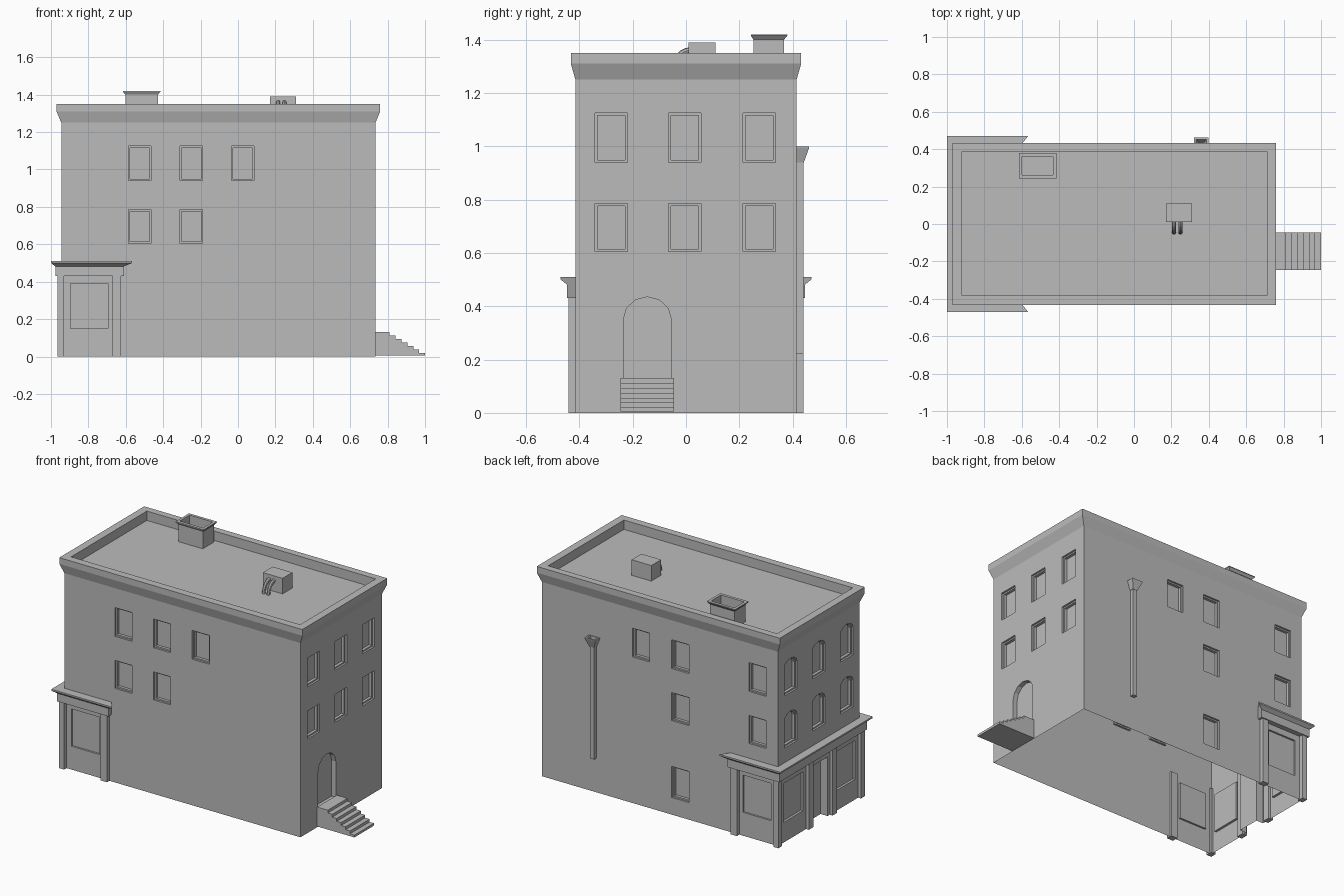
import bpy, bmesh, math

cube = bpy.data.objects.get("Cube")
if cube:
    bpy.data.objects.remove(cube, do_unlink=True)

stone = bpy.data.materials.new("grey_stone")
stone.use_nodes = True
GREY = (0.5, 0.5, 0.5, 1)
stone.diffuse_color = GREY
stone.node_tree.nodes["Principled BSDF"].inputs["Base Color"].default_value = GREY

# Outer wall planes
X0, X1, Y = -0.945, 0.735, 0.415


def loft(bm, loops):
    """Closed solid through a list of equal-length point loops."""
    rings = [[bm.verts.new(p) for p in loop] for loop in loops]
    n = len(rings[0])
    for a, b in zip(rings, rings[1:]):
        for i in range(n):
            j = (i + 1) % n
            bm.faces.new((a[i], a[j], b[j], b[i]))
    bm.faces.new(rings[0][::-1])
    bm.faces.new(rings[-1])


def finish(name, bm):
    bmesh.ops.recalc_face_normals(bm, faces=bm.faces)
    mesh = bpy.data.meshes.new(name)
    bm.to_mesh(mesh)
    bm.free()
    mesh.materials.append(stone)
    obj = bpy.data.objects.new(name, mesh)
    bpy.context.collection.objects.link(obj)
    return obj


def solid(name, loops):
    bm = bmesh.new()
    loft(bm, loops)
    return finish(name, bm)


def rect(x0, x1, y0, y1, z):
    return [(x0, y0, z), (x1, y0, z), (x1, y1, z), (x0, y1, z)]


def box(name, x0, x1, y0, y1, z0, z1):
    return solid(name, [rect(x0, x1, y0, y1, z0), rect(x0, x1, y0, y1, z1)])


def on_wall(wall, u, v, depth):
    return {"front": (u, -Y + depth, v), "back": (u, Y - depth, v),
            "right": (X1 - depth, u, v), "left": (X0 + depth, u, v)}[wall]


def opening(u, w, z0, z1, rise=0.0):
    """Outline of an opening, with an arched head when rise is set."""
    h = w / 2
    pts = [(u - h, z0), (u + h, z0)]
    if not rise:
        return pts + [(u + h, z1), (u - h, z1)]
    for i in range(7):
        a = math.pi * i / 6
        pts.append((u + h * math.cos(a), z1 - rise + rise * math.sin(a)))
    return pts


def cut(bm, wall, outline, depth, frame=0.0):
    """Recess cutter, stepped inwards when it has a frame."""
    us, vs = zip(*outline)
    cu, cv = (min(us) + max(us)) / 2, (min(vs) + max(vs)) / 2
    su = 1 - 2 * frame / (max(us) - min(us))
    sv = 1 - 2 * frame / (max(vs) - min(vs))
    inner = [(cu + (u - cu) * su, cv + (v - cv) * sv) for u, v in outline]
    steps = [(outline, -0.01), (outline, depth)]
    if frame:
        steps = [(outline, -0.01), (outline, depth * 0.4),
                 (inner, depth * 0.4), (inner, depth)]
    loft(bm, [[on_wall(wall, u, v, d) for u, v in o] for o, d in steps])


# Main block with flared cornice, parapet and sunken roof
body = solid("building_walls", [
    rect(X0, X1, -Y, Y, 0), rect(X0, X1, -Y, Y, 1.25),
    rect(-0.97, 0.76, -0.432, 0.432, 1.31),
    rect(-0.97, 0.76, -0.432, 0.432, 1.35),
    rect(-0.92, 0.71, -0.383, 0.387, 1.35),
    rect(-0.92, 0.71, -0.383, 0.387, 1.29)])

# Window and door recesses
bm = bmesh.new()
LOW, HIGH, GROUND = (0.605, 0.785), (0.94, 1.125), (0.11, 0.31)
windows = [("front", -0.525, (LOW, HIGH)), ("front", -0.25, (LOW, HIGH)),
           ("front", 0.025, (HIGH,)), ("back", 0.03, (HIGH,)),
           ("back", -0.25, (GROUND, LOW, HIGH)), ("back", -0.8, (LOW, HIGH))]
windows += [("right", y, (LOW, HIGH)) for y in (-0.28, -0.005, 0.275)]
for wall, u, rows in windows:
    for z0, z1 in rows:
        cut(bm, wall, opening(u, 0.122, z0, z1), 0.03, 0.009)
for y in (-0.285, 0, 0.285):
    for z0, z1 in (LOW, HIGH):
        cut(bm, "left", opening(y, 0.13, z0, z1 + 0.035, 0.045), 0.03, 0.009)
cut(bm, "right", opening(-0.145, 0.18, 0.12, 0.435, 0.085), 0.03)
for wall in ("front", "back"):
    cut(bm, wall, opening(-0.795, 0.2, 0.15, 0.39), 0.012)
for y in (-0.27, 0.26):
    cut(bm, "left", opening(y, 0.2, 0.13, 0.38), 0.015)
cut(bm, "left", opening(-0.015, 0.15, -0.02, 0.38), 0.05)
cutter = finish("recess_cutter", bm)
cutter.hide_render = True

mod = body.modifiers.new("recesses", "BOOLEAN")
mod.operation, mod.solver, mod.object = "DIFFERENCE", "EXACT", cutter
bpy.context.view_layer.objects.active = body
bpy.ops.object.modifier_apply(modifier=mod.name)
bpy.data.objects.remove(cutter, do_unlink=True)

# Open underside
bm = bmesh.new()
bm.from_mesh(body.data)
under = [f for f in bm.faces if all(abs(v.co.z) < 1e-4 for v in f.verts)]
bmesh.ops.delete(bm, geom=under, context="FACES")
bm.to_mesh(body.data)
bm.free()

# Shopfront cornice wrapping three sides
profile = [(0, 0.43), (0.032, 0.43), (0.032, 0.482),
           (0.055, 0.5), (0.055, 0.51), (0, 0.51)]


def end_x(o):
    return -0.61 + max(0, o - 0.032) * 1.9


solid("shop_cornice", [
    [(end_x(o), -Y - o, z) for o, z in profile],
    [(X0 - o, -Y - o, z) for o, z in profile],
    [(X0 - o, Y + o, z) for o, z in profile],
    [(end_x(o), Y + o, z) for o, z in profile]])

# Shopfront pilasters
for side, label in ((-1, "front"), (1, "back")):
    y0, y1 = sorted((side * 0.44, side * 0.4))
    box(label + "_corner_pilaster", -0.965, -0.93, y0, y1, 0, 0.44)
    box(label + "_end_pilaster", -0.67, -0.625, y0, y1, 0, 0.44)
for y, label in ((0.105, "back"), (-0.135, "front")):
    box(label + "_door_pilaster", -0.965, -0.93, y - 0.023, y + 0.023, 0, 0.44)

# Entrance steps
STEPS, TOP = 7, 0.13
outline = [(X1, 0.005)]
for i in range(STEPS):
    z = 0.02 + (TOP - 0.02) * i / (STEPS - 1)
    x = 1.0 - 0.0315 * i
    outline += [(x, 0.005 if i == 0 else last), (x, z)]
    last = z
outline.append((X1, TOP))
solid("entrance_steps", [[(x, y, z) for x, z in outline]
                         for y in (-0.245, -0.045)])

# Downpipe with open funnel
box("downpipe", 0.347, 0.377, 0.41, 0.44, 0.22, 0.955)
solid("downpipe_funnel", [
    rect(0.345, 0.379, 0.41, 0.442, 0.94),
    rect(0.322, 0.398, 0.41, 0.462, 0.995),
    rect(0.322, 0.398, 0.41, 0.462, 1.0),
    rect(0.332, 0.388, 0.42, 0.452, 1.0),
    rect(0.35, 0.374, 0.42, 0.436, 0.96)])

# Hollow chimney with flared rim
solid("chimney", [
    rect(-0.602, -0.428, 0.253, 0.368, 1.28),
    rect(-0.602, -0.428, 0.253, 0.368, 1.4),
    rect(-0.615, -0.415, 0.243, 0.38, 1.415),
    rect(-0.615, -0.415, 0.243, 0.38, 1.42),
    rect(-0.598, -0.432, 0.262, 0.362, 1.42),
    rect(-0.598, -0.432, 0.262, 0.362, 1.3)])

# Roof vent unit with two bent pipes
box("roof_vent_unit", 0.17, 0.31, 0.01, 0.11, 1.28, 1.39)
for x, label in ((0.214, "left"), (0.248, "right")):
    loops = []
    for i in range(7):
        a = math.pi / 2 * i / 6
        ring = []
        for k in range(8):
            t = math.tau * k / 8
            r = 0.011 * math.sin(t)
            ring.append((x + 0.011 * math.cos(t),
                         0.015 - (0.06 + r) * math.sin(a),
                         1.285 + (0.075 + r) * math.cos(a)))
        loops.append(ring)
    pipe = solid(label + "_vent_pipe", loops)
    bpy.ops.object.select_all(action="DESELECT")
    pipe.select_set(True)
    bpy.context.view_layer.objects.active = pipe
    bpy.ops.object.shade_smooth_by_angle()
